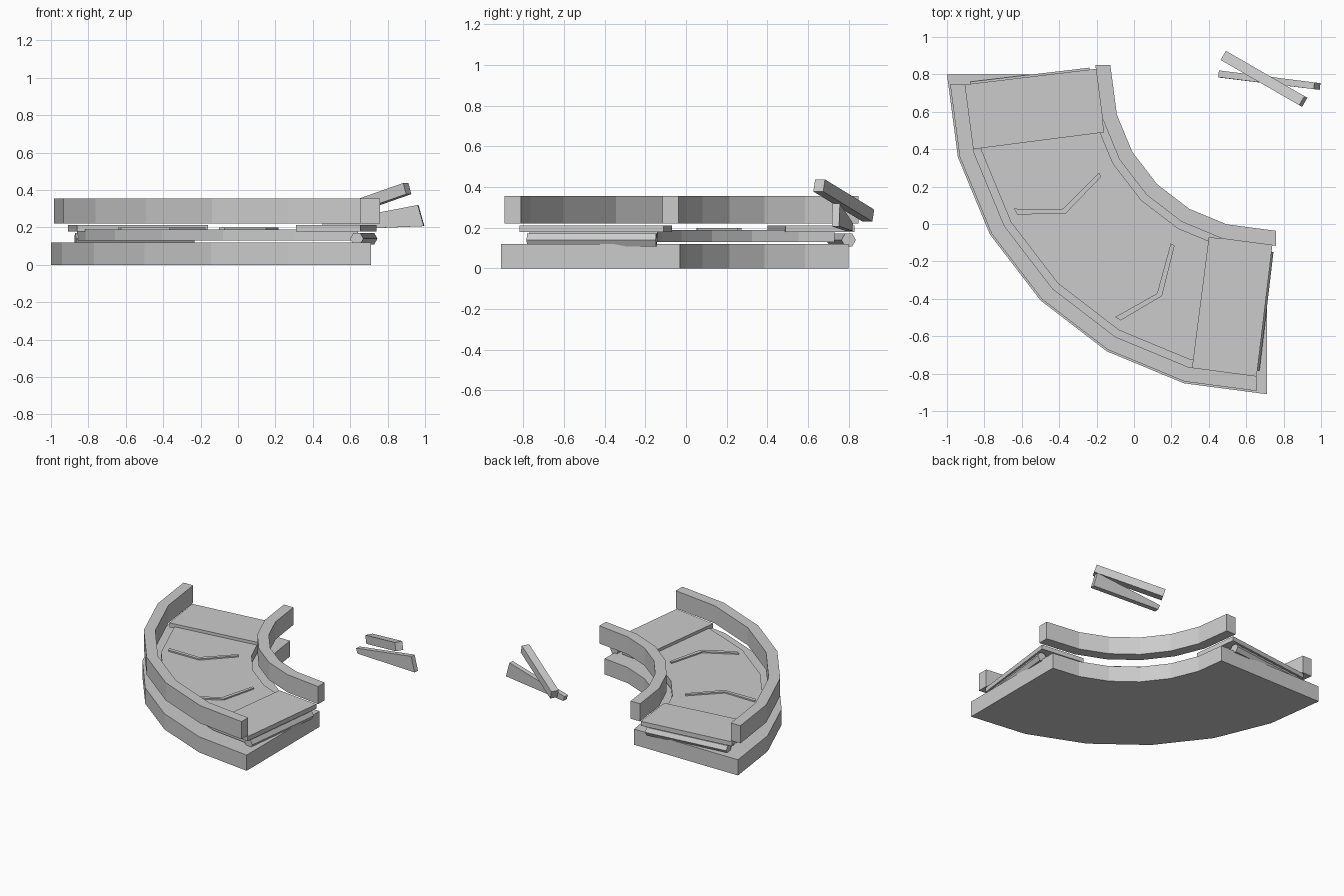
import bpy, bmesh
from math import cos, sin, radians, pi
from mathutils import Vector

if "Cube" in bpy.data.objects:
    bpy.data.objects.remove(bpy.data.objects["Cube"])

CX, CY = 0.71, 0.80   # centre of the bend


def finish(name, bm):
    bmesh.ops.recalc_face_normals(bm, faces=bm.faces)
    me = bpy.data.meshes.new(name)
    bm.to_mesh(me)
    bm.free()
    ob = bpy.data.objects.new(name, me)
    bpy.context.collection.objects.link(ob)
    return ob


def loft(name, rings, closed_strip=True):
    """Skin equal-sized closed rings and cap both ends."""
    bm = bmesh.new()
    rows = [[bm.verts.new(p) for p in r] for r in rings]
    n = len(rows[0])
    for a, b in zip(rows, rows[1:]):
        for i in range(n):
            j = (i + 1) % n
            bm.faces.new((a[i], a[j], b[j], b[i]))
    bm.faces.new(rows[0])
    bm.faces.new(rows[-1])
    return finish(name, bm)


def arc(r, extend):
    """Six-sided quarter arc, ends moved along their chords."""
    pts = [Vector((CX + r * cos(radians(a)), CY + r * sin(radians(a))))
           for a in range(180, 271, 15)]
    first = pts[0] + (pts[0] - pts[1]).normalized() * extend
    last = pts[-1] + (pts[-1] - pts[-2]).normalized() * extend
    return [first] + pts[1:-1] + [last]


def bend(name, r0, r1, z0, z1, extend=0.0):
    return loft(name, [[(p.x, p.y, z0), (q.x, q.y, z0), (q.x, q.y, z1), (p.x, p.y, z1)]
                       for p, q in zip(arc(r0, extend), arc(r1, extend))])


def mirror(p):
    """Reflect a plan point across the diagonal of the bend."""
    return (p[1] - 0.09, p[0] + 0.09)


def slab(name, pts, z0, z1):
    return loft(name, [[(x, y, z) for x, y in pts] for z in (z0, z1)])


def polar(r, a):
    return Vector((CX + r * cos(radians(a)), CY + r * sin(radians(a))))


# Base, belt and side rails
bend("base", 0.83, 1.71, 0.0, 0.12)
bend("belt", 0.95, 1.58, 0.13, 0.19, -0.07)
bend("inner_rail", 0.83, 0.91, 0.22, 0.355, 0.05)
bend("outer_rail", 1.62, 1.70, 0.22, 0.355, -0.055)

# End plates and hexagonal end rollers
plate = [(-0.91, 0.745), (-0.20, 0.83), (-0.16, 0.49), (-0.86, 0.40)]
axle = [(-0.87, 0.725), (-0.235, 0.80)]
for side, f in (("left", lambda p: p), ("right", mirror)):
    slab(side + "_end_plate", [f(p) for p in plate], 0.178, 0.212)
    a, b = (Vector(f(p)) for p in axle)
    d = (b - a).normalized()
    nrm = Vector((-d.y, d.x))
    loft(side + "_roller", [[(c.x + nrm.x * 0.036 * cos(k * pi / 3),
                              c.y + nrm.y * 0.036 * cos(k * pi / 3),
                              0.14 + 0.036 * sin(k * pi / 3)) for k in range(6)]
                            for c in (a, b)])

# Direction chevrons on the belt
for i in range(2):
    t = i * 30
    line = [(1.53, 209.3), (1.31, 214.7), (1.04, 211.7)]
    front = [polar(r, a + t) for r, a in line]
    back = [polar(r, a + t - 1.3) for r, a in line]
    loft("chevron_%d" % (i + 1), [[(p.x, p.y, 0.185), (q.x, q.y, 0.185),
                                   (q.x, q.y, 0.2), (p.x, p.y, 0.2)]
                                  for p, q in zip(front, back)])

# Loose bar: tilted box
a, b = Vector((0.485, 0.897, 0.26)), Vector((0.905, 0.655, 0.408))
d = (b - a).normalized()
s = d.cross(Vector((0, 0, 1))).normalized()
u = s.cross(d)
loft("loose_bar", [[c + s * (i * 0.028) + u * (j * 0.031)
                    for i, j in ((-1, -1), (1, -1), (1, 1), (-1, 1))] for c in (a, b)])

# Loose wedge: bar growing taller towards one end
w = Vector((0.002, 0.018, 0))
ends = [(Vector((0.465, 0.80, 0.185)), Vector((0.452, 0.803, 0.222))),
        (Vector((0.995, 0.735, 0.207)), Vector((0.963, 0.739, 0.32)))]
loft("loose_wedge", [[lo - w, lo + w, hi + w, hi - w] for lo, hi in ends])
